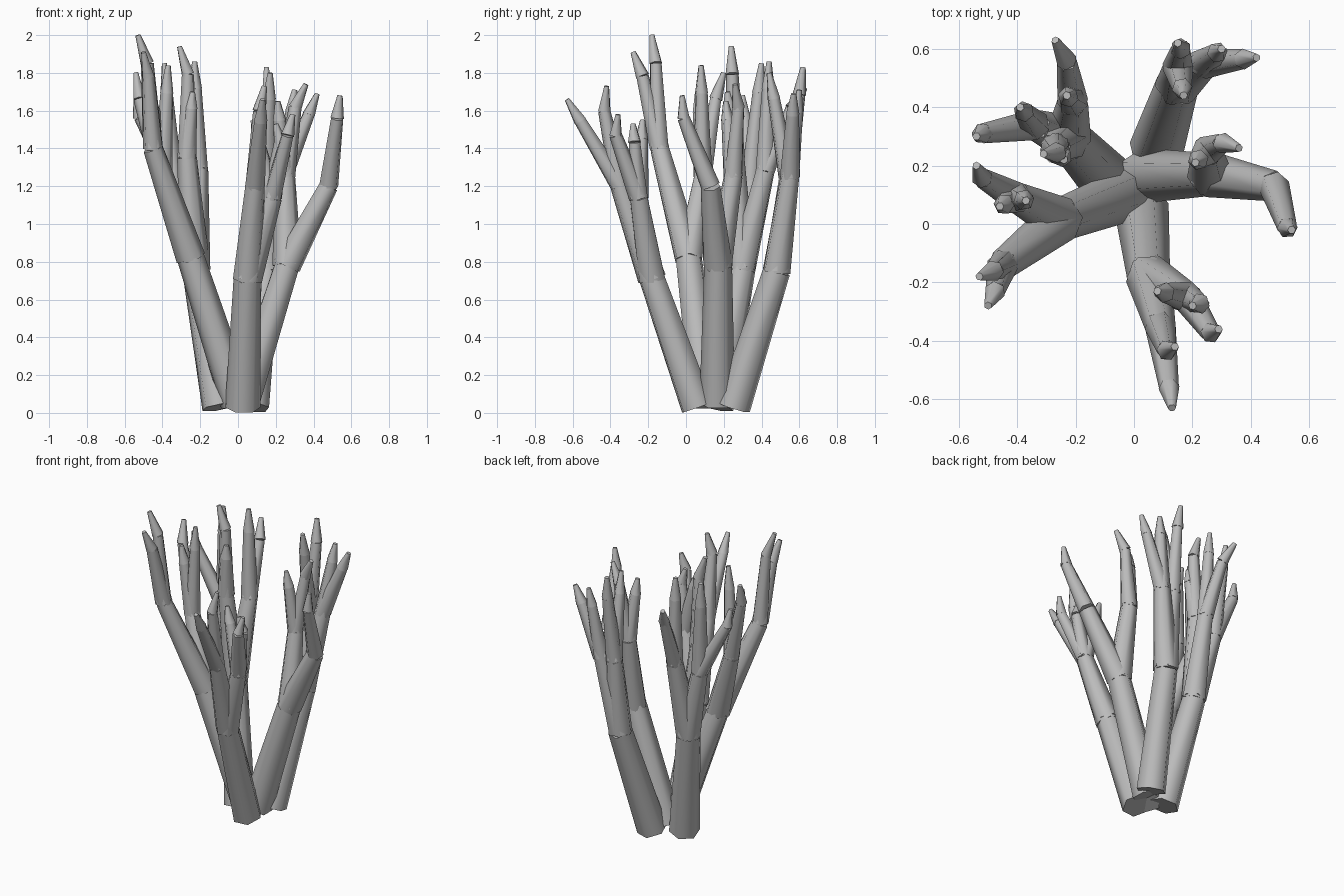
import bpy, bmesh, math
from mathutils import Vector

if "Cube" in bpy.data.objects:
    bpy.data.objects.remove(bpy.data.objects["Cube"], do_unlink=True)

# Single stone grey material
grey = bpy.data.materials.new("stone_grey")
grey.use_nodes = True
colour = (0.5, 0.5, 0.5, 1)
grey.diffuse_color = colour
grey.node_tree.nodes["Principled BSDF"].inputs["Base Color"].default_value = colour

SIDES = 6


def segment(bm, start, end, r_start, r_end):
    """Closed tapered six-sided tube between two points."""
    axis = end - start
    turn = axis.to_track_quat("Z", "Y")
    rings = []
    for point, radius in ((start, r_start), (end, r_end)):
        ring = []
        for i in range(SIDES):
            a = math.tau * i / SIDES
            offset = Vector((math.cos(a), math.sin(a), 0)) * radius
            ring.append(bm.verts.new(point + turn @ offset))
        rings.append(ring)
    low, high = rings
    for i in range(SIDES):
        j = (i + 1) % SIDES
        bm.faces.new((low[i], low[j], high[j], high[i]))
    bm.faces.new(low[::-1])
    bm.faces.new(high)


def twig(bm, start, tip, bend_x=0, bend_y=0):
    """Upper shoot followed by a short finger tip, kinked at the knuckle."""
    tip = Vector(tip)
    knuckle = start.lerp(tip, 0.75) + Vector((bend_x, bend_y, 0))
    segment(bm, start, knuckle, 0.053, 0.034)
    segment(bm, knuckle, tip, 0.036, 0.014)


def stem(name, base, fork, limbs):
    """Trunk that forks into limbs, each carrying a few twigs."""
    bm = bmesh.new()
    fork = Vector(fork)
    segment(bm, Vector(base), fork, 0.094, 0.074)
    for elbow, twigs in limbs:
        elbow = Vector(elbow)
        segment(bm, fork, elbow, 0.079, 0.053)
        for shape in twigs:
            twig(bm, elbow, *shape)
    mesh = bpy.data.meshes.new(name)
    bm.to_mesh(mesh)
    bm.free()
    mesh.materials.append(grey)
    obj = bpy.data.objects.new(name, mesh)
    bpy.context.collection.objects.link(obj)
    bpy.ops.object.select_all(action="DESELECT")
    obj.select_set(True)
    bpy.context.view_layer.objects.active = obj
    bpy.ops.object.shade_smooth_by_angle(angle=math.radians(65))


# Front stem
stem("front_stem", (0.025, 0.06, 0.03), (0.05, -0.18, 0.71), [
    ((0.09, -0.35, 1.2), [((0.13, -0.63, 1.66),),
                          ((0.14, -0.42, 1.73), -0.015, -0.03)]),
    ((0.18, -0.25, 1.14), [((0.29, -0.36, 1.58), 0, -0.04),
                           ((0.2, -0.28, 1.53), 0.03, 0),
                           ((0.08, -0.23, 1.55),)]),
])

# Left stem, rooted near the middle
stem("left_stem", (0.03, 0.165, 0.05), (0.26, 0.17, 0.78), [
    ((0.48, 0.13, 1.2), [((0.54, -0.02, 1.68), 0, -0.03)]),
    ((0.25, 0.25, 1.25), [((0.36, 0.26, 1.74), -0.03, 0.02),
                          ((0.21, 0.21, 1.65),)]),
])

# Back stem
stem("back_stem", (0.075, 0.25, 0.03), (0.15, 0.48, 0.75), [
    ((0.15, 0.54, 1.25), [((0.15, 0.62, 1.83), 0.01, 0),
                          ((0.17, 0.44, 1.8),)]),
    ((0.24, 0.55, 1.25), [((0.42, 0.57, 1.69),), ((0.3, 0.6, 1.71),)]),
])

# Back right stem
stem("back_right_stem", (-0.1, 0.16, 0.03), (-0.225, 0.295, 0.76), [
    ((-0.21, 0.42, 1.28), [((-0.27, 0.63, 1.72), 0.025, -0.02),
                           ((-0.23, 0.44, 1.86),)]),
    ((-0.27, 0.26, 1.35), [((-0.31, 0.24, 1.94), 0.035, 0),
                           ((-0.24, 0.22, 1.7),)]),
    ((-0.34, 0.34, 1.22), [((-0.39, 0.4, 1.85),),
                           ((-0.54, 0.3, 1.68), -0.03, 0)]),
])

# Right stem, rooted near the middle
stem("right_stem", (0, 0.11, 0.05), (-0.25, 0.015, 0.82), [
    ((-0.45, -0.14, 1.4), [((-0.53, -0.18, 2.0), 0.03, 0.01),
                           ((-0.5, -0.28, 1.91), 0.012, 0.015)]),
    ((-0.4, 0.09, 1.25), [((-0.54, 0.2, 1.8), -0.015, -0.015),
                          ((-0.37, 0.08, 1.84),),
                          ((-0.46, 0.06, 1.7),)]),
])
